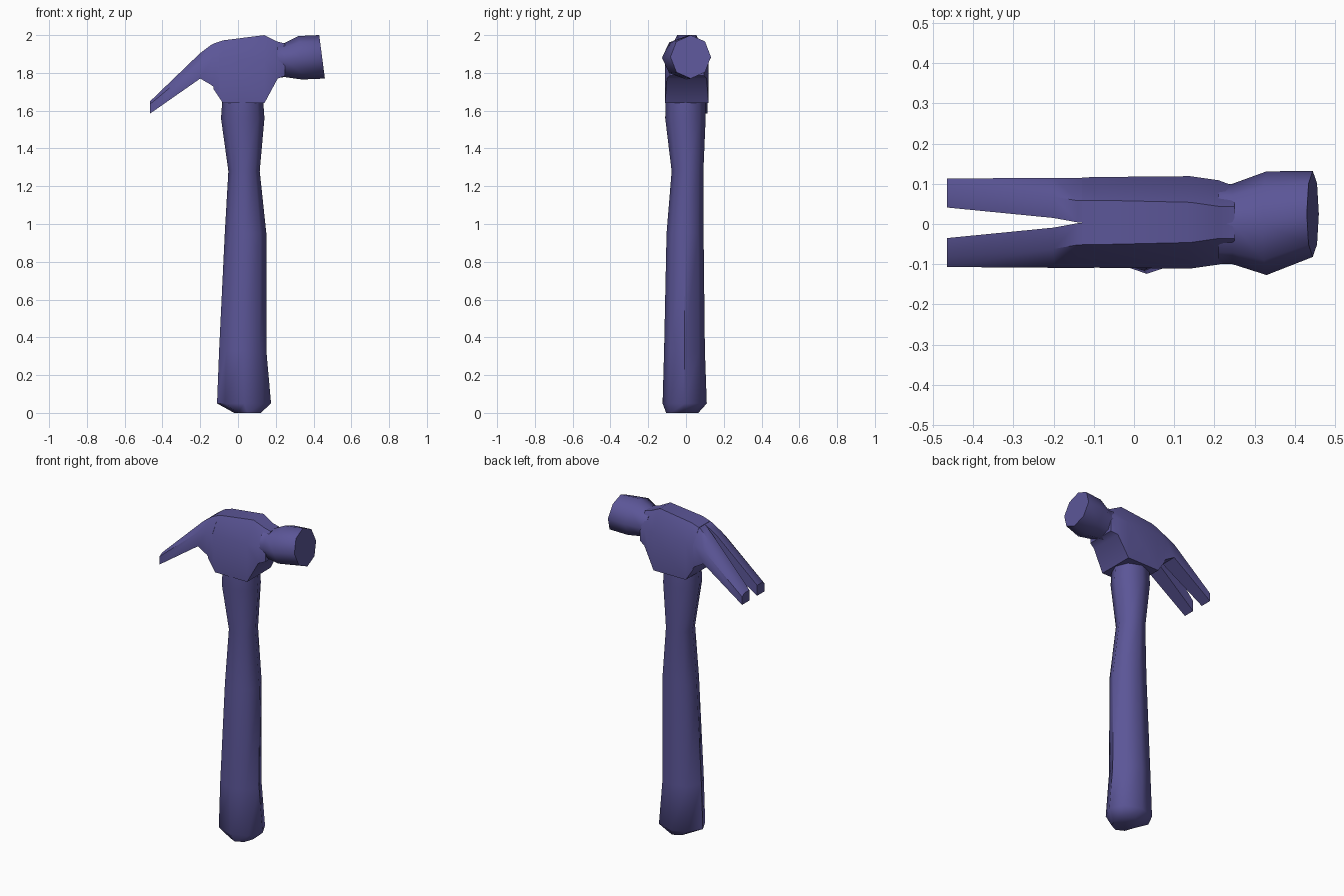
import bpy, bmesh, math

if "Cube" in bpy.data.objects:
    bpy.data.objects.remove(bpy.data.objects["Cube"])

steel = bpy.data.materials.new("indigo")
steel.diffuse_color = (0.105, 0.092, 0.31, 1.0)
steel.use_nodes = True
steel.node_tree.nodes["Principled BSDF"].inputs["Base Color"].default_value = steel.diffuse_color


def loft(name, sections, angle=50):
    """Skin a list of equal-length point rings and cap both ends."""
    bm = bmesh.new()
    rings = [[bm.verts.new(p) for p in s] for s in sections]
    n = len(rings[0])
    for a, b in zip(rings, rings[1:]):
        for i in range(n):
            j = (i + 1) % n
            bm.faces.new((a[i], a[j], b[j], b[i]))
    bm.faces.new(rings[0])
    bm.faces.new(rings[-1])
    bmesh.ops.recalc_face_normals(bm, faces=bm.faces)
    me = bpy.data.meshes.new(name)
    bm.to_mesh(me)
    bm.free()
    me.materials.append(steel)
    ob = bpy.data.objects.new(name, me)
    bpy.context.collection.objects.link(ob)
    bpy.ops.object.select_all(action='DESELECT')
    ob.select_set(True)
    bpy.context.view_layer.objects.active = ob
    bpy.ops.object.shade_smooth_by_angle(angle=math.radians(angle))
    return ob


ANG = [math.tau * i / 8 for i in range(8)]

# Handle: z, centre x, half x, centre y, half y
handle = [(0.0, 0.05, 0.07, -0.02, 0.085), (0.05, 0.032, 0.143, -0.007, 0.117),
          (0.33, 0.025, 0.125, -0.008, 0.108), (0.95, 0.04, 0.11, -0.005, 0.098),
          (1.28, 0.032, 0.083, 0.008, 0.084), (1.56, 0.025, 0.115, -0.003, 0.107),
          (1.67, 0.025, 0.107, -0.003, 0.105)]
loft("handle", [[(cx + hx * math.cos(a), cy + hy * math.sin(a), z) for a in ANG]
                for z, cx, hx, cy, hy in handle])

# Head body: x, bottom z, top z, side drop, half width, top half width
body = [(-0.13, 1.715, 1.955, 0.09, 0.112, 0.055), (-0.08, 1.64, 1.972, 0.10, 0.113, 0.055),
        (0.14, 1.64, 2.0, 0.13, 0.115, 0.05), (0.21, 1.77, 1.965, 0.09, 0.105, 0.04),
        (0.25, 1.785, 1.955, 0.08, 0.09, 0.04)]
loft("head_body", [[(x, 0.004 + y, z) for y, z in (
    (w, b), (w, t - d), (tw, t), (-tw, t), (-w, t - d), (-w, b))]
    for x, b, t, d, w, tw in body])

# Claw prongs: x, bottom z, top z, outer drop, inner y, ridge y, outer y
claw = [(-0.10, 1.70, 1.962, 0.09, 0.0, 0.055, 0.112), (-0.14, 1.735, 1.95, 0.085, 0.001, 0.055, 0.112),
        (-0.20, 1.77, 1.905, 0.05, 0.012, 0.065, 0.112), (-0.465, 1.585, 1.65, 0.015, 0.038, 0.085, 0.11)]
for side, label in ((1, "back"), (-1, "front")):
    loft("claw_" + label, [[(x, 0.003 + side * y, z) for y, z in (
        (i, b), (i, t), (m, t), (o, t - d), (o, b))]
        for x, b, t, d, i, m, o in claw], 40)

# Striker: x, centre y, half y, centre z, half z, forward lean of the bottom
striker = [(0.21, 0.0, 0.10, 1.868, 0.095, 0.0), (0.245, 0.0, 0.10, 1.868, 0.09, 0.0),
           (0.33, 0.002, 0.129, 1.88, 0.115, 0.01), (0.445, 0.025, 0.107, 1.885, 0.115, 0.015)]
loft("striker", [[(x - lean * math.sin(a), cy + hy * math.cos(a), cz + hz * math.sin(a)) for a in ANG]
                 for x, cy, hy, cz, hz, lean in striker])
